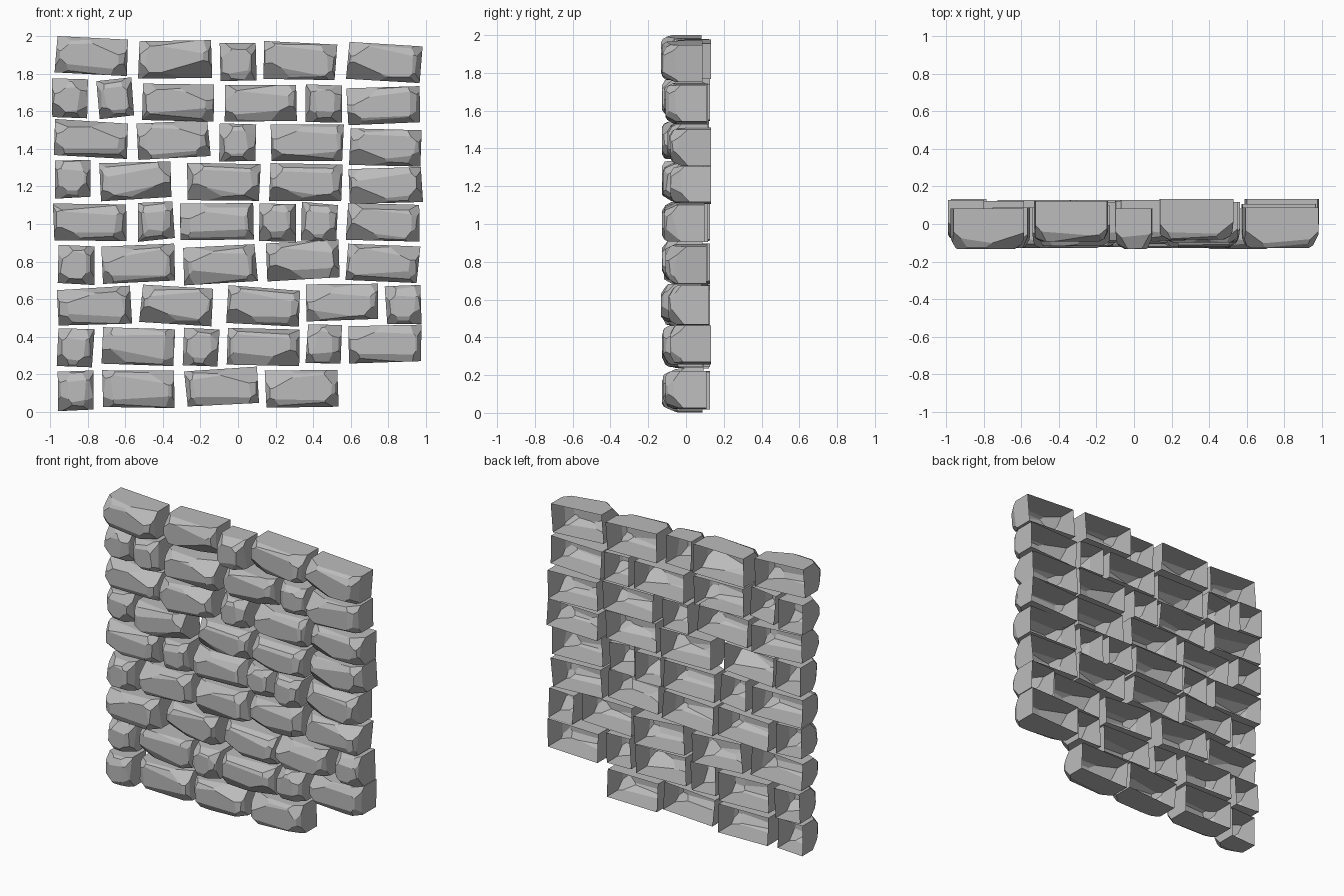
import bpy, bmesh, math, random
from mathutils import Vector, Matrix

if "Cube" in bpy.data.objects:
    bpy.data.objects.remove(bpy.data.objects["Cube"])

rng = random.Random(11)

grey = bpy.data.materials.new("stone_grey")
grey.diffuse_color = (0.5, 0.5, 0.5, 1)
grey.use_nodes = True
grey.node_tree.nodes["Principled BSDF"].inputs["Base Color"].default_value = grey.diffuse_color

# Long stones: centre x, centre z, tilt in degrees, depth offset
LONG = [
    (-.78, 1.895, -3, -.025), (-.335, 1.88, 0, .015), (.33, 1.87, -2, .025), (.78, 1.862, -4, -.02),
    (-.32, 1.65, -2, -.01), (.12, 1.645, 0, .02), (.775, 1.632, 3, 0),
    (-.785, 1.45, -3, .015), (-.345, 1.445, 3, -.02), (.37, 1.435, -1, .01), (.785, 1.41, -2, .025),
    (-.545, 1.23, 2, -.02), (-.075, 1.225, -1, .01), (.36, 1.22, -1, -.015), (.785, 1.205, 2, .025),
    (-.79, 1.012, 0, .015), (-.115, 1.01, 1, .02), (.775, 1.008, -2, -.01),
    (-.53, .79, 3, .02), (-.095, .782, 3, .01), (.345, .805, 3, -.02), (.77, .79, -3, 0),
    (-.765, .562, 2, -.015), (-.325, .565, -3, .02), (.135, .56, -4, 0), (.555, .582, 2, -.025),
    (-.53, .35, -2, .02), (.135, .345, -1, -.02), (.785, .362, 1, .025),
    (-.53, .123, -1, .02), (-.085, .13, 3, -.015), (.34, .122, 0, 0),
]
# Short stones, same columns
SHORT = [
    (0, 1.86, 0, -.025), (-.895, 1.67, -1, .02), (-.655, 1.67, 4, -.02), (.46, 1.645, -1, .01),
    (0, 1.435, 0, .015), (-.88, 1.24, 0, .025), (-.44, 1.015, 3, 0), (.21, 1.01, 0, .01),
    (.435, 1.01, -3, -.02), (-.86, .78, -2, -.01), (.885, .567, 2, .015), (-.87, .34, -3, .015),
    (-.195, .345, -3, -.015), (.46, .36, -2, -.015), (-.865, .112, 3, -.02),
]
DEPTH = 0.215


def chop(bm, point, normal):
    """Slice off everything beyond a plane and cap the cut."""
    geom = bm.verts[:] + bm.edges[:] + bm.faces[:]
    bmesh.ops.bisect_plane(bm, geom=geom, dist=1e-5, plane_co=point,
                           plane_no=normal, clear_outer=True)
    rim = [e for e in bm.edges if e.is_boundary]
    if rim:
        bmesh.ops.holes_fill(bm, edges=rim, sides=0)


def make_stone(name, w, h, x, z, tilt, y):
    bm = bmesh.new()
    bmesh.ops.create_cube(bm, size=1)
    # slightly irregular block outline
    for sx in (-1, 1):
        for sz in (-1, 1):
            px = sx * w / 2 + rng.uniform(-.006, .006)
            pz = sz * h / 2 + rng.uniform(-.006, .006)
            for v in bm.verts:
                if v.co.x * sx > 0 and v.co.z * sz > 0 and abs(v.co.x) == .5:
                    v.co = Vector((px, math.copysign(DEPTH / 2, v.co.y), pz))
    front = -DEPTH / 2
    # worn front edges: a steep and a shallow chamfer on each side
    for side, half in (((1, 0), w / 2), ((-1, 0), w / 2), ((0, 1), h / 2), ((0, -1), h / 2)):
        for inset, angle in ((rng.uniform(.014, .03), 26), (rng.uniform(.03, .055), 64)):
            a = math.radians(angle + rng.uniform(-5, 5))
            r = half - inset
            skew = rng.uniform(-.08, .08)
            n = Vector((side[0] * math.cos(a) + side[1] * skew, -math.sin(a),
                        side[1] * math.cos(a) + side[0] * skew))
            chop(bm, Vector((side[0] * r, front, side[1] * r)), n.normalized())
    # chipped corners, one of them much larger on long stones
    corners = [(sx, sz) for sx in (-1, 1) for sz in (-1, 1)]
    big = rng.choice(corners)
    for sx, sz in corners:
        n = Vector((sx * rng.uniform(.7, 1.1), -1, sz * rng.uniform(.7, 1.1)))
        d = rng.uniform(.042, .06)
        if (sx, sz) == big and w > .3:
            n = Vector((sx * rng.uniform(.3, .5), -1, sz * rng.uniform(.8, 1.2)))
            d = rng.uniform(.06, .075)
        n.normalize()
        chop(bm, Vector((sx * w / 2, front, sz * h / 2)) - n * d, n)
    bmesh.ops.recalc_face_normals(bm, faces=bm.faces[:])
    # hollow shell: open back
    back = [f for f in bm.faces if f.normal.y > .9]
    bmesh.ops.delete(bm, geom=back, context='FACES_ONLY')
    bm.transform(Matrix.Translation((x, y, z)) @
                 Matrix.Rotation(-math.radians(tilt), 4, 'Y'))
    mesh = bpy.data.meshes.new(name)
    bm.to_mesh(mesh)
    bm.free()
    mesh.materials.append(grey)
    ob = bpy.data.objects.new(name, mesh)
    bpy.context.collection.objects.link(ob)


for kind, stones, w, h in (("long_stone", LONG, .385, .195), ("short_stone", SHORT, .19, .2)):
    for i, (x, z, tilt, y) in enumerate(stones, 1):
        make_stone(f"{kind}_{i:02d}", w, h, x, z, tilt, y)
